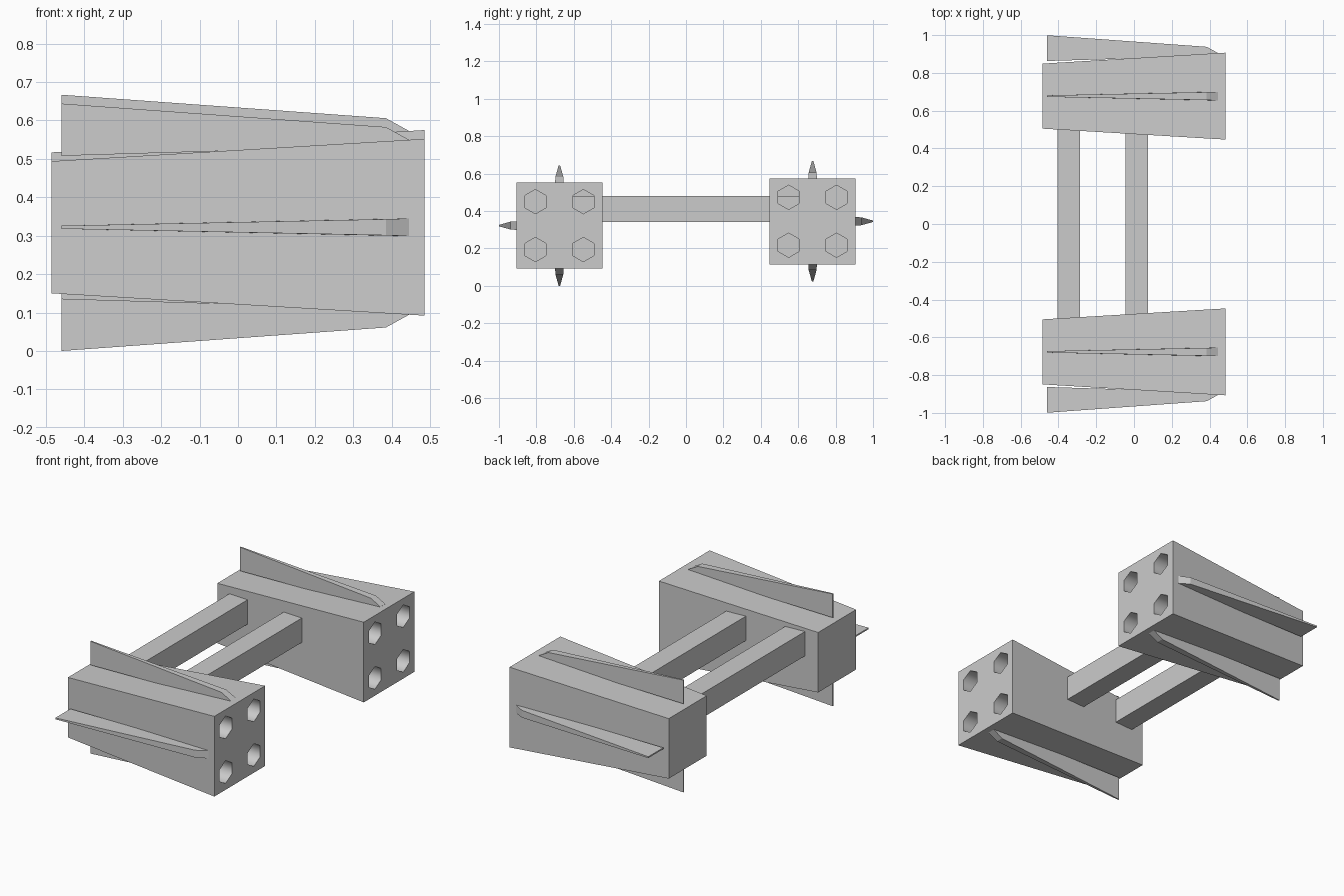
import bpy, bmesh, math
from mathutils import Matrix, Vector

if "Cube" in bpy.data.objects:
    bpy.data.objects.remove(bpy.data.objects["Cube"])

def make_object(name, verts, faces):
    me = bpy.data.meshes.new(name)
    bm = bmesh.new()
    vs = [bm.verts.new(v) for v in verts]
    for f in faces:
        bm.faces.new([vs[i] for i in f])
    bmesh.ops.recalc_face_normals(bm, faces=bm.faces)
    bm.to_mesh(me)
    bm.free()
    ob = bpy.data.objects.new(name, me)
    bpy.context.collection.objects.link(ob)
    return ob

def loft(name, a, b):
    """Closed solid between two matching loops."""
    n = len(a)
    faces = [tuple(range(n)), tuple(range(n, 2 * n))]
    faces += [(i, (i + 1) % n, n + (i + 1) % n, n + i) for i in range(n)]
    return make_object(name, list(a) + list(b), faces)

def square(x, y, z, h):
    return [(x, y + sy * h, z + sz * h) for sy, sz in ((-1, -1), (1, -1), (1, 1), (-1, 1))]

def hexagon(x, y, z, r):
    return [(x, y + r * math.sin(k * math.pi / 3), z + r * math.cos(k * math.pi / 3)) for k in range(6)]

# fin outline: x, distance from pod axis, half thickness
FIN = [(-0.46, 0.322, 0.004), (0.385, 0.261, 0.021), (0.445, 0.228, 0.023),
       (0.445, 0.213, 0.023), (-0.46, 0.186, 0.004)]

def fin(name, y, z, angle):
    m = Matrix.Translation((0, y, z)) @ Matrix.Rotation(angle, 4, 'X')
    sides = [[m @ Vector((x, s * t, r)) for x, r, t in FIN] for s in (-1, 1)]
    return loft(name, *sides)

for side, y, z in (("left", -0.677, 0.322), ("right", 0.677, 0.345)):
    # tapered pod
    pod = loft(side + "_pod", square(-0.485, y, z, 0.172), square(0.485, y, z, 0.23))

    # four hexagonal launch tubes cut into the front
    for sy in (-1, 1):
        for sz in (-1, 1):
            c = (y + sy * 0.128, z + sz * 0.128)
            cutter = loft("tube_cutter", hexagon(-0.05, *c, 0.065), hexagon(0.55, *c, 0.065))
            cutter.hide_render = True
            mod = pod.modifiers.new("tube", 'BOOLEAN')
            mod.operation = 'DIFFERENCE'
            mod.solver = 'EXACT'
            mod.object = cutter
            bpy.ops.object.select_all(action='DESELECT')
            pod.select_set(True)
            bpy.context.view_layer.objects.active = pod
            bpy.ops.object.modifier_apply(modifier=mod.name)
            bpy.data.objects.remove(cutter)
    bpy.ops.object.shade_smooth_by_angle(angle=math.radians(65))

    # top, bottom and outer fins
    fin(side + "_top_fin", y, z, 0)
    fin(side + "_bottom_fin", y, z, math.pi)
    fin(side + "_outer_fin", y, z, math.copysign(math.pi / 2, -y))

# cross beams joining the pods
for name, x in (("rear_beam", -0.345), ("front_beam", 0.015)):
    ends = [[(x + sx * 0.06, y, zz) for sx, zz in ((-1, 0.34), (1, 0.34), (1, 0.48), (-1, 0.48))]
            for y in (-0.61, 0.61)]
    loft(name, *ends)
